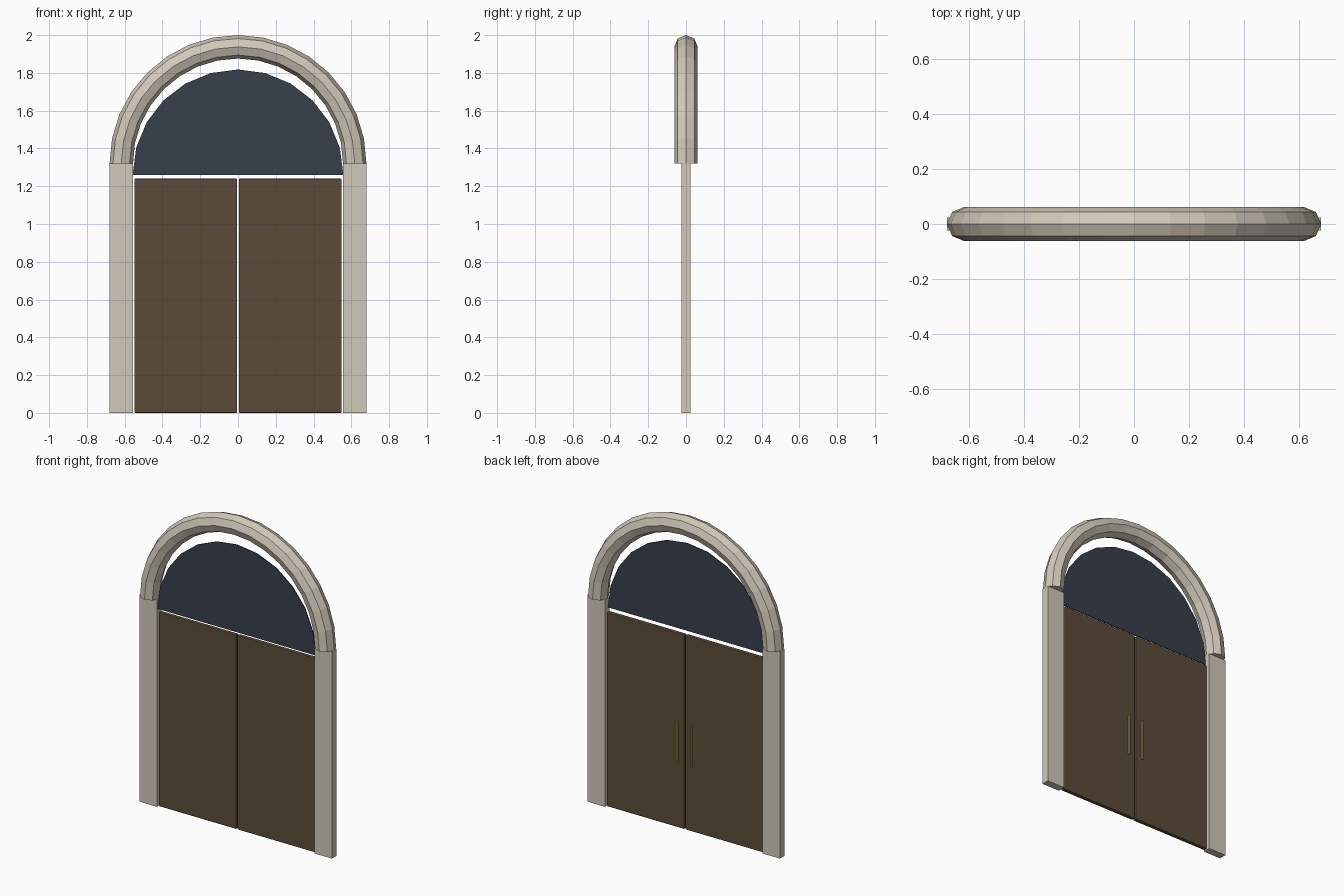
import bpy, bmesh, math
from mathutils import Matrix, Vector

cube = bpy.data.objects.get("Cube")
if cube:
    bpy.data.objects.remove(cube, do_unlink=True)


def material(name, rgb):
    mat = bpy.data.materials.new(name)
    mat.use_nodes = True
    colour = (*rgb, 1)
    mat.diffuse_color = colour
    mat.node_tree.nodes["Principled BSDF"].inputs["Base Color"].default_value = colour
    return mat


stone = material("pale stone", (0.64, 0.58, 0.49))
wood = material("dark wood", (0.105, 0.07, 0.04))
glass = material("slate glass", (0.04, 0.05, 0.07))
brass = material("brass", (0.55, 0.37, 0.1))


def add_object(name, bm, mat):
    bmesh.ops.recalc_face_normals(bm, faces=bm.faces[:])
    mesh = bpy.data.meshes.new(name)
    bm.to_mesh(mesh)
    bm.free()
    mesh.materials.append(mat)
    obj = bpy.data.objects.new(name, mesh)
    bpy.context.collection.objects.link(obj)
    return obj


def add_box(name, centre, size, mat):
    bm = bmesh.new()
    bmesh.ops.create_cube(bm, size=1, matrix=Matrix.Translation(centre) @ Matrix.Diagonal((*size, 1)))
    return add_object(name, bm, mat)


OUTER = 0.68
SPRING = 1.32      # height where the arch meets the pillars
TUBE = 0.062

# Arch: octagonal section swept through a half circle
bm = bmesh.new()
bmesh.ops.create_circle(bm, segments=8, radius=TUBE,
                        matrix=Matrix.Translation((OUTER - TUBE, 0, SPRING)))
bmesh.ops.spin(bm, geom=bm.verts[:] + bm.edges[:], cent=(0, 0, SPRING),
               axis=(0, 1, 0), angle=-math.pi, steps=16)
bmesh.ops.holes_fill(bm, edges=[e for e in bm.edges if e.is_boundary], sides=8)
add_object("arch", bm, stone)

# Half-round fanlight above the doors
bm = bmesh.new()
rim = [bm.verts.new((0.558 * math.cos(math.pi * i / 12), -0.015,
                     1.26 + 0.558 * math.sin(math.pi * i / 12))) for i in range(13)]
pane = bm.faces.new(rim)
pushed = bmesh.ops.extrude_face_region(bm, geom=[pane])
bmesh.ops.translate(bm, vec=Vector((0, 0.006, 0)),
                    verts=[v for v in pushed["geom"] if isinstance(v, bmesh.types.BMVert)])
add_object("fanlight", bm, glass)

for side, s in (("left", 1), ("right", -1)):
    # Pillar
    add_box(side + "_pillar", (s * 0.618, 0, SPRING / 2), (0.124, 0.048, SPRING), stone)

    # Door leaf with softened edges
    door = add_box(side + "_door", (s * 0.2765, 0, 0.62), (0.545, 0.026, 1.24), wood)
    bevel = door.modifiers.new("soft_edges", "BEVEL")
    bevel.width = 0.005
    bevel.segments = 2

    # Pull bar on the back of the door
    bm = bmesh.new()
    bmesh.ops.create_cone(bm, cap_ends=True, segments=8, radius1=0.007, radius2=0.007,
                          depth=0.26, matrix=Matrix.Translation((s * 0.05, 0.016, 0.55)))
    add_object(side + "_handle", bm, brass)
